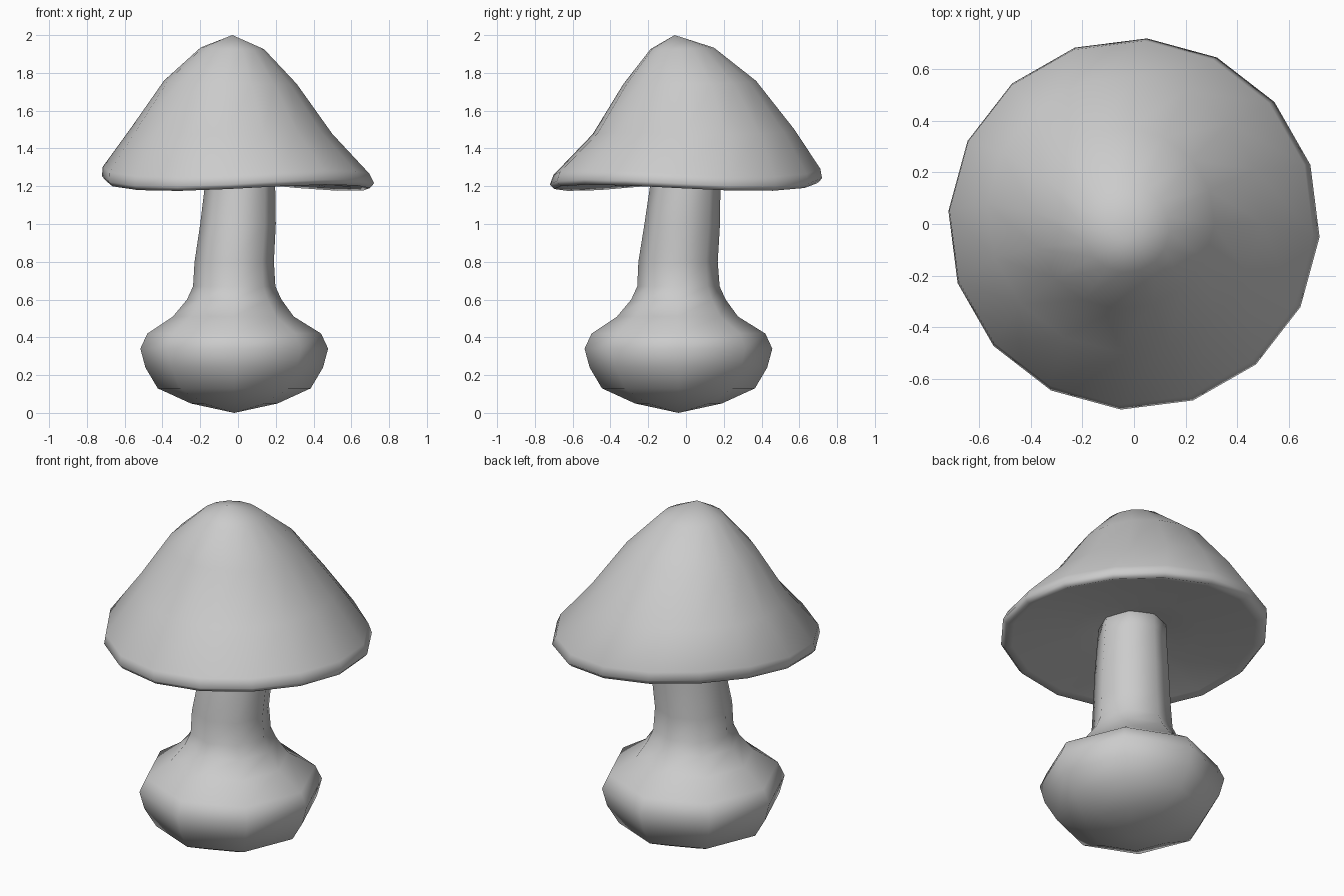
import bpy, bmesh, math

if "Cube" in bpy.data.objects:
    bpy.data.objects.remove(bpy.data.objects["Cube"])


def loft(name, rings, sides, start, warp=None):
    """Skin a stack of rings (cx, cy, z, radius); radius 0 makes a pole."""
    bm = bmesh.new()
    loops = []
    for cx, cy, z, r in rings:
        if r == 0:
            loops.append([bm.verts.new((cx, cy, z))])
            continue
        loop = []
        for i in range(sides):
            a = start + math.tau * i / sides
            dz = warp(a, r) if warp else 0
            loop.append(bm.verts.new((cx + r * math.cos(a), cy + r * math.sin(a), z + dz)))
        loops.append(loop)
    for lo, hi in zip(loops, loops[1:]):
        for i in range(sides):
            j = (i + 1) % sides
            if len(lo) == 1:
                bm.faces.new((lo[0], hi[j], hi[i]))
            elif len(hi) == 1:
                bm.faces.new((lo[i], lo[j], hi[0]))
            else:
                bm.faces.new((lo[i], lo[j], hi[j], hi[i]))
    bmesh.ops.recalc_face_normals(bm, faces=bm.faces)
    for f in bm.faces:
        f.smooth = True
    mesh = bpy.data.meshes.new(name)
    bm.to_mesh(mesh)
    bm.free()
    ob = bpy.data.objects.new(name, mesh)
    bpy.context.collection.objects.link(ob)
    return ob


# Bulbous base and slightly leaning stem
loft("stem", [
    (-0.02, -0.04, 0.00, 0),
    (-0.02, -0.04, 0.05, 0.23),
    (-0.02, -0.04, 0.13, 0.405),
    (-0.02, -0.04, 0.24, 0.47),
    (-0.02, -0.04, 0.34, 0.497),
    (-0.02, -0.04, 0.42, 0.46),
    (-0.025, -0.045, 0.51, 0.32),
    (-0.02, -0.04, 0.60, 0.25),
    (-0.02, -0.04, 0.67, 0.218),
    (-0.02, -0.042, 0.80, 0.21),
    (0.00, -0.02, 1.00, 0.20),
    (0.01, -0.005, 1.19, 0.187),
    (0.01, 0.00, 1.30, 0.18),
    (0.01, 0.00, 1.32, 0),
], 8, 0)


# Cap: wavy, tilted rim, with the underside closing around the stem
def wave(a, r):
    k = min(r / 0.72, 1)
    p = a + math.pi / 4
    return 0.03 * k ** 3 * math.cos(2 * p) - 0.025 * k * math.cos(p)


loft("cap", [
    (0.01, 0.00, 1.29, 0),
    (0.01, 0.00, 1.27, 0.20),
    (0.00, 0.00, 1.235, 0.34),
    (0.00, 0.00, 1.215, 0.66),
    (0.00, 0.00, 1.205, 0.70),
    (0.00, 0.00, 1.23, 0.722),
    (-0.01, 0.005, 1.28, 0.708),
    (-0.035, 0.04, 1.49, 0.535),
    (-0.04, 0.02, 1.75, 0.352),
    (-0.03, -0.02, 1.93, 0.168),
    (-0.03, -0.06, 2.00, 0),
], 16, math.radians(-4), wave)
